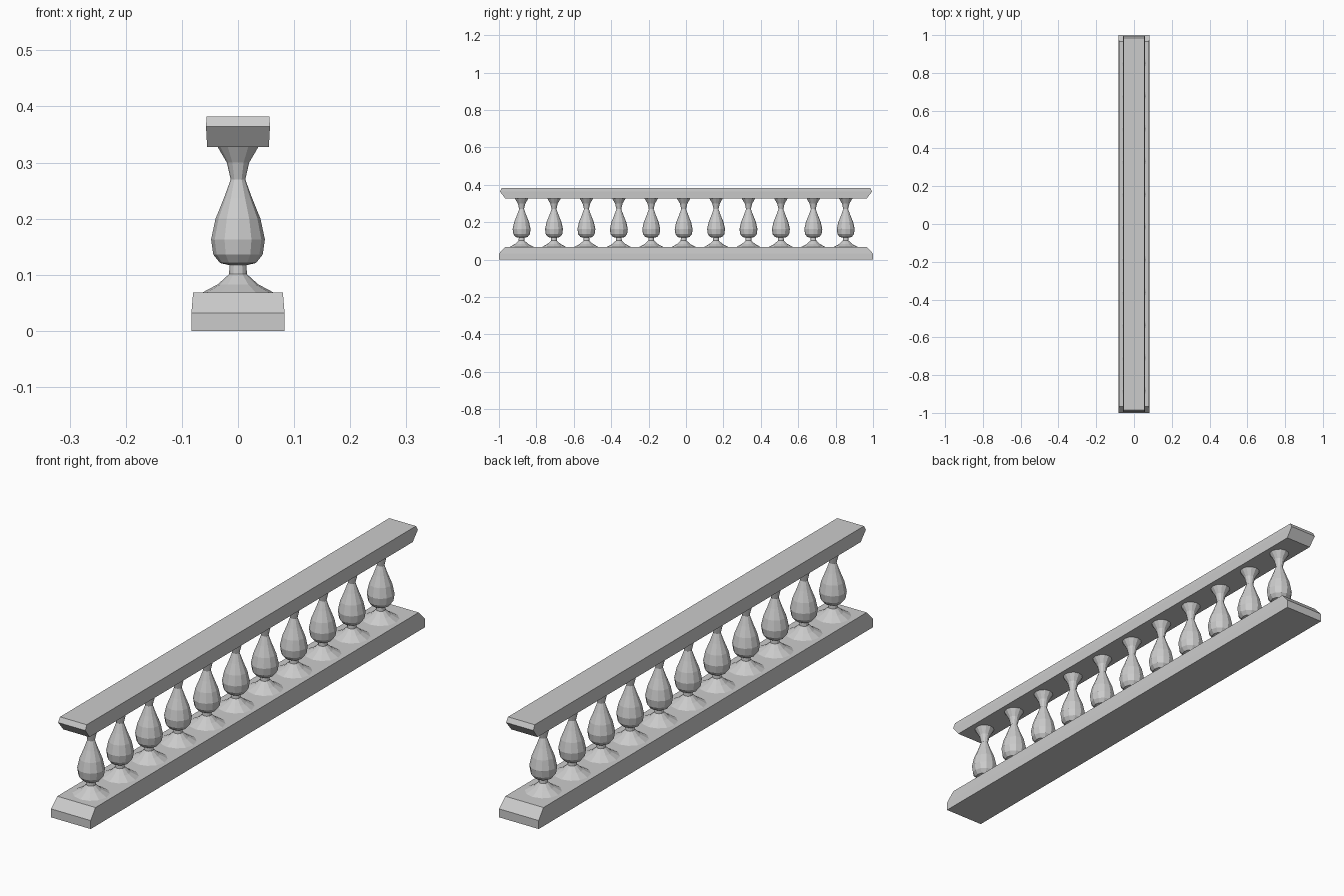
import bpy, math

if "Cube" in bpy.data.objects:
    bpy.data.objects.remove(bpy.data.objects["Cube"])


def mesh_object(name, verts, faces):
    mesh = bpy.data.meshes.new(name)
    mesh.from_pydata(verts, [], faces)
    mesh.update()
    obj = bpy.data.objects.new(name, mesh)
    bpy.context.collection.objects.link(obj)
    return obj


def loft(name, rings):
    """Skin equal-sized point rings from bottom to top, with end caps."""
    n = len(rings[0])
    verts = [p for ring in rings for p in ring]
    faces = [tuple(reversed(range(n))), tuple(range(len(verts) - n, len(verts)))]
    for k in range(len(rings) - 1):
        for i in range(n):
            j = (i + 1) % n
            faces.append((k * n + i, k * n + j, (k + 1) * n + j, (k + 1) * n + i))
    return mesh_object(name, verts, faces)


def rect(hx, hy, z):
    return [(-hx, -hy, z), (hx, -hy, z), (hx, hy, z), (-hx, hy, z)]


def circle(r, z, sides=12):
    return [(r * math.cos(2 * math.pi * i / sides),
             r * math.sin(2 * math.pi * i / sides), z) for i in range(sides)]


# Bottom plinth: upright edge, then bevel up to a narrower top
loft("base_plinth", [rect(0.083, 1.0, 0), rect(0.083, 1.0, 0.032),
                     rect(0.055 + 0.025, 0.967, 0.068)])

# Handrail: undercut below, small bevel on top
loft("top_rail", [rect(0.055, 0.967, 0.328), rect(0.057, 0.995, 0.364),
                  rect(0.056, 0.985, 0.382)])

# Turned balusters: (radius, height) profile
profile = [(0.066, 0.067), (0.036, 0.083), (0.016, 0.101), (0.015, 0.117),
           (0.032, 0.121), (0.044, 0.136), (0.048, 0.163), (0.040, 0.200),
           (0.025, 0.237), (0.013, 0.270), (0.020, 0.300), (0.037, 0.329)]
first = loft("baluster_01", [circle(r, z) for r, z in profile])
count, start, step = 11, -0.879, 0.1733
first.location.y = start
for i in range(1, count):
    copy = bpy.data.objects.new(f"baluster_{i + 1:02d}", first.data)
    copy.location.y = start + i * step
    bpy.context.collection.objects.link(copy)
